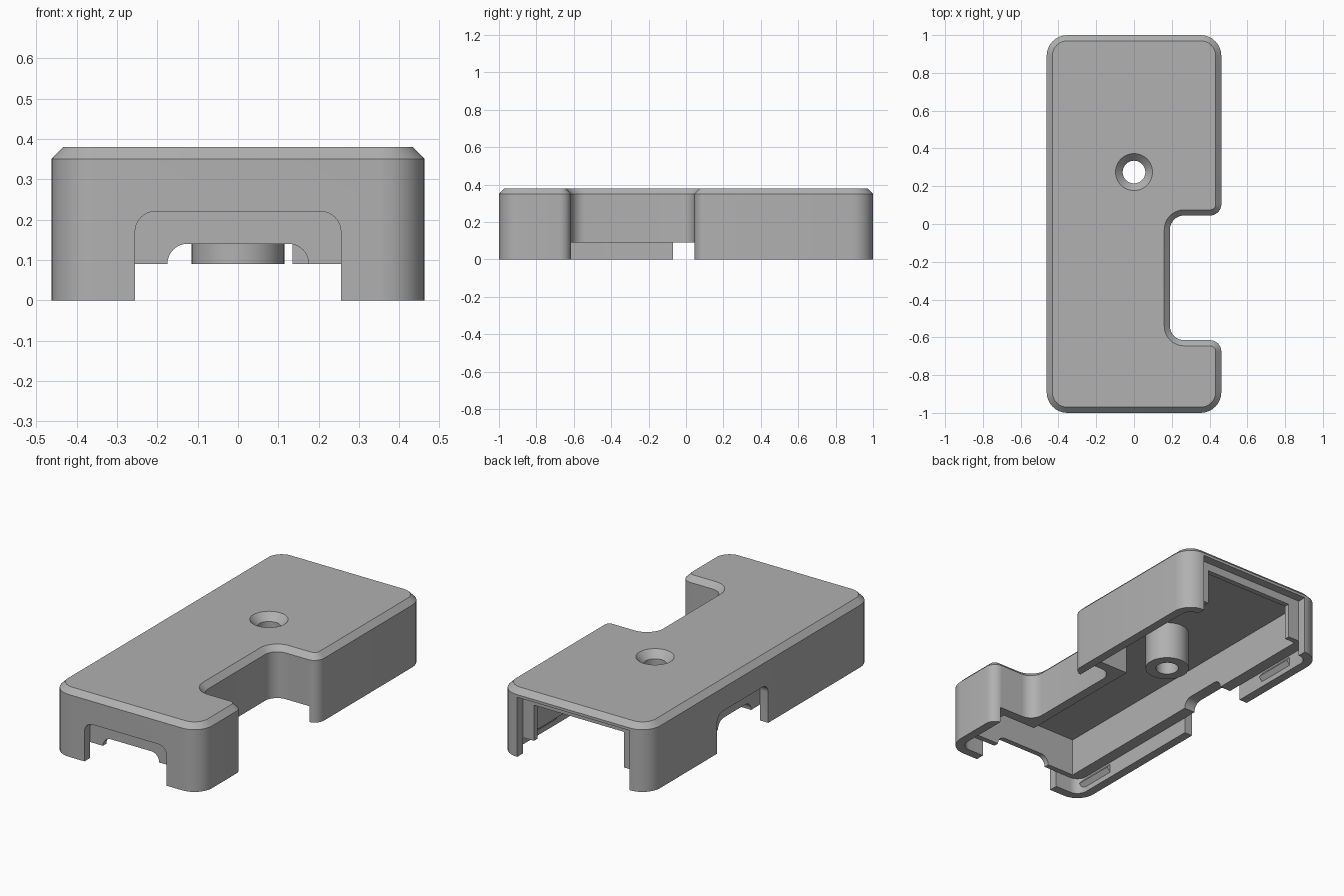
import bpy, bmesh, math
from mathutils import Vector

cube = bpy.data.objects.get("Cube")
if cube:
    bpy.data.objects.remove(cube, do_unlink=True)

grey = bpy.data.materials.new("light_grey_plastic")
grey.use_nodes = True
colour = (0.44, 0.44, 0.44, 1)
grey.diffuse_color = colour
grey.node_tree.nodes["Principled BSDF"].inputs["Base Color"].default_value = colour

HALF_W, WALL, LEDGE_Z, ROOF_Z, TOP_Z = 0.4625, 0.05, 0.09, 0.305, 0.38


def outline(corners, inset=0.0, steps=8):
    """Round (and inset) a counter-clockwise polygon of (u, v, radius) corners."""
    pts = []
    n = len(corners)
    for i, (u, v, r) in enumerate(corners):
        p = Vector((u, v))
        a = (p - Vector(corners[i - 1][:2])).normalized()
        b = (Vector(corners[(i + 1) % n][:2]) - p).normalized()
        turn = 1 if a.cross(b) > 0 else -1
        p += inset * (Vector((-a.y, a.x)) + Vector((-b.y, b.x)))
        if r == 0:
            pts.append(p)
            continue
        r -= turn * inset
        centre = p - a * r + b * r
        for k in range(steps + 1):
            t = k / steps * math.pi / 2
            pts.append(centre - b * r * math.cos(t) + a * r * math.sin(t))
    return pts


def loft(name, layers, place=lambda u, v, w: (u, v, w)):
    """Closed solid through (points, height) layers."""
    bm = bmesh.new()
    rings = [[bm.verts.new(place(p[0], p[1], w)) for p in pts] for pts, w in layers]
    for low, high in zip(rings, rings[1:]):
        for i in range(len(low)):
            bm.faces.new((low[i - 1], low[i], high[i], high[i - 1]))
    bm.faces.new(rings[0])
    bm.faces.new(rings[-1])
    bmesh.ops.recalc_face_normals(bm, faces=bm.faces)
    mesh = bpy.data.meshes.new(name)
    bm.to_mesh(mesh)
    bm.free()
    ob = bpy.data.objects.new(name, mesh)
    bpy.context.collection.objects.link(ob)
    mesh.materials.append(grey)
    return ob


def block(x0, x1, y0, y1, r=0.0):
    return [(x0, y0, r), (x1, y0, r), (x1, y1, r), (x0, y1, r)]


def ring(radius, x=0.0, y=0.275, sides=48):
    return [(x + radius * math.cos(2 * math.pi * i / sides),
             y + radius * math.sin(2 * math.pi * i / sides)) for i in range(sides)]


def combine(target, other, operation):
    mod = target.modifiers.new(operation, "BOOLEAN")
    mod.operation, mod.solver, mod.object = operation, "EXACT", other
    bpy.context.view_layer.objects.active = target
    bpy.ops.object.modifier_apply(modifier=mod.name)
    bpy.data.objects.remove(other, do_unlink=True)


def notched(x0, x1, y0, y1, nx, ny0, ny1, big, outer, inner):
    return [(x0, y0, big), (x1, y0, big), (x1, ny0, outer), (nx, ny0, inner),
            (nx, ny1, inner), (x1, ny1, outer), (x1, y1, big), (x0, y1, big)]


# Outer shell with a side notch and chamfered top rim
shell = notched(-HALF_W, HALF_W, -1, 1, 0.19, -0.615, 0.045, 0.11, 0.06, 0.075)
housing = loft("housing", [(outline(shell), 0), (outline(shell), 0.35),
                           (outline(shell, 0.03), TOP_Z)])

# Wide lower recess leaves a thin lip, deeper cavity leaves a ledge
lip = block(-HALF_W + WALL, HALF_W - WALL, -1 + WALL, 1 - WALL, 0.06)
combine(housing, loft("lip_cut", [(outline(lip), -0.1), (outline(lip), LEDGE_Z)]), "DIFFERENCE")
cavity = outline(notched(-0.345, 0.345, -0.92, 0.92, 0.135, -0.67, 0.1, 0, 0, 0))
combine(housing, loft("cavity_cut", [(cavity, 0.04), (cavity, ROOF_Z)]), "DIFFERENCE")


def end_cut(u0, u1, top, r, w0, w1, place):
    shape = outline([(u0, -0.1, 0), (u1, -0.1, 0), (u1, top, r), (u0, top, r)])
    combine(housing, loft("opening_cut", [(shape, w0), (shape, w1)], place), "DIFFERENCE")


def along_y(u, v, w):
    return (u, w, v)


def along_x(u, v, w):
    return (w, u, v)


# Front, back and left openings: outer pocket, then smaller inner opening
end_cut(-0.255, 0.255, 0.22, 0.05, -1.1, -1 + WALL, along_y)
end_cut(-0.175, 0.175, 0.14, 0.05, -0.97, -0.9, along_y)
end_cut(-0.35, 0.35, 0.335, 0, 1 - WALL, 1.1, along_y)
end_cut(-0.28, 0.28, 0.29, 0, 0.9, 0.97, along_y)
end_cut(-0.07, 0.385, 0.22, 0.05, -0.6, -HALF_W + WALL, along_x)
end_cut(0.01, 0.305, 0.14, 0.05, -0.43, -0.32, along_x)

# Screw boss with through hole and countersink
combine(housing, loft("boss", [(ring(0.115), LEDGE_Z), (ring(0.115), 0.34)]), "UNION")
combine(housing, loft("hole_cut", [(ring(0.06), 0), (ring(0.06), 0.34), (ring(0.098), TOP_Z),
                                   (ring(0.098), 0.45)]), "DIFFERENCE")

# Small snap ridges on the inside of the lip
parts = [housing]
for side, label in ((-1, "right"), (1, "left")):
    for y0, where in ((-0.92, "front"), (0.57, "back")):
        x = side * (HALF_W - WALL)
        wedge = [(x + side * 0.01, 0.03), (x, 0.03), (x - side * 0.02, 0.055),
                 (x, 0.08), (x + side * 0.01, 0.08)]
        parts.append(loft(f"snap_ridge_{where}_{label}", [(wedge, y0), (wedge, y0 + 0.23)], along_y))

# Smooth the rounded walls, keep edges sharp
bpy.ops.object.select_all(action="DESELECT")
for ob in parts:
    ob.select_set(True)
bpy.context.view_layer.objects.active = housing
bpy.ops.object.shade_smooth_by_angle(angle=math.radians(30))
